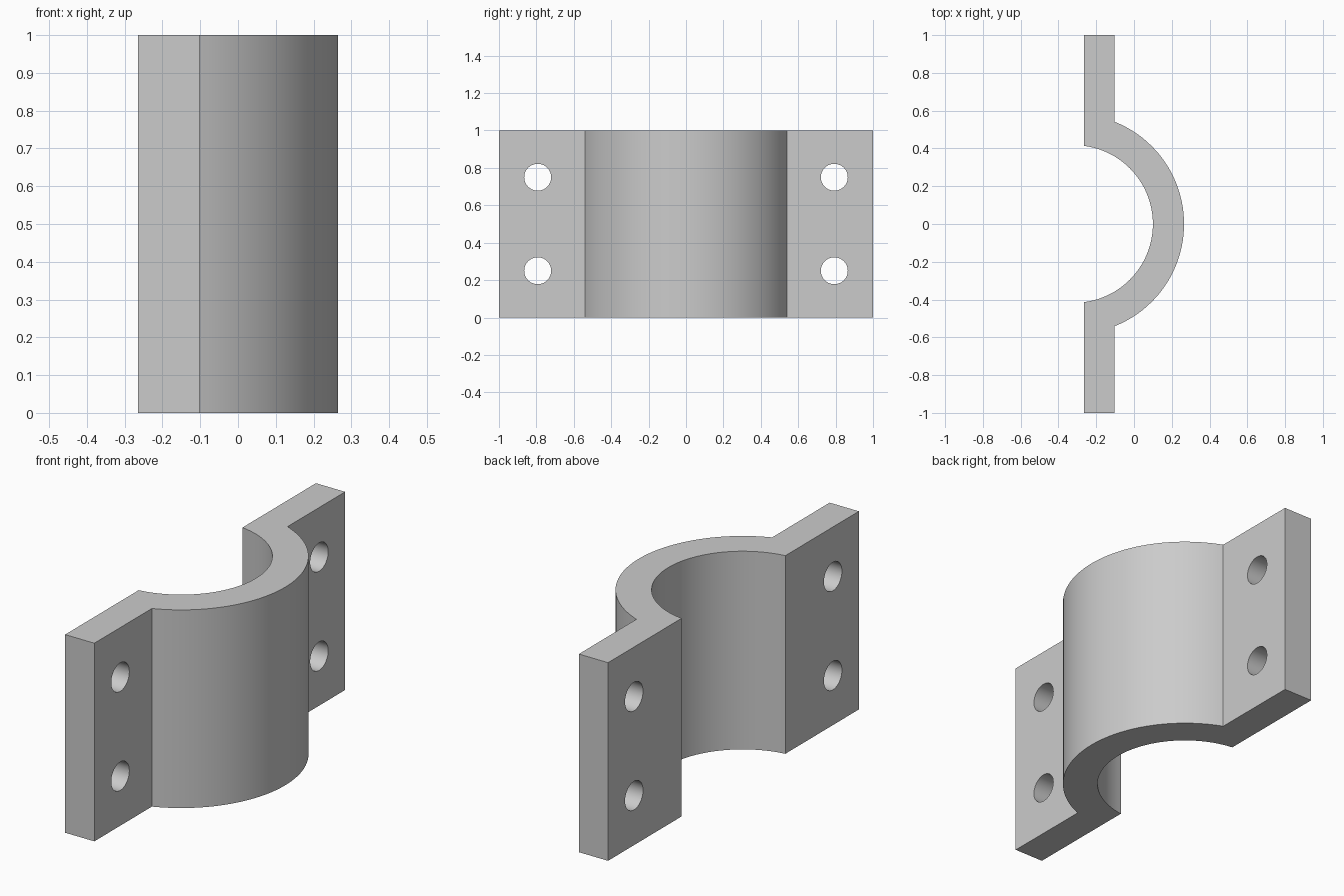
import bpy, bmesh, math

if "Cube" in bpy.data.objects:
    bpy.data.objects.remove(bpy.data.objects["Cube"], do_unlink=True)

HEIGHT = 1.0
BACK, FACE = -0.265, -0.102        # flange back and face
AXIS = -0.317                      # x of the arc axis
OUTER, INNER = 0.582, 0.417        # arc radii
SEGMENTS = 48

steel = bpy.data.materials.new("light_grey")
steel.use_nodes = True
colour = (0.6, 0.6, 0.6, 1)
steel.diffuse_color = colour
steel.node_tree.nodes["Principled BSDF"].inputs["Base Color"].default_value = colour


def arc(radius, x_end):
    """Points on the arc from -y to +y, cut off at x_end."""
    limit = math.acos((x_end - AXIS) / radius)
    angles = [limit * (2 * i / SEGMENTS - 1) for i in range(SEGMENTS + 1)]
    return [(AXIS + radius * math.cos(a), radius * math.sin(a)) for a in angles]


def add_object(name, bm):
    mesh = bpy.data.meshes.new(name)
    bm.to_mesh(mesh)
    bm.free()
    mesh.materials.append(steel)
    obj = bpy.data.objects.new(name, mesh)
    bpy.context.collection.objects.link(obj)
    return obj


# Half clamp: one plan profile extruded upwards
outline = [(BACK, -1), (FACE, -1)] + arc(OUTER, FACE) + [(FACE, 1), (BACK, 1)]
outline += reversed(arc(INNER, BACK))
bm = bmesh.new()
face = bm.faces.new([bm.verts.new((x, y, 0)) for x, y in outline])
top = bmesh.ops.extrude_face_region(bm, geom=[face])["geom"]
bmesh.ops.translate(bm, vec=(0, 0, HEIGHT),
                    verts=[v for v in top if isinstance(v, bmesh.types.BMVert)])
bmesh.ops.recalc_face_normals(bm, faces=bm.faces)
clamp = add_object("half_pipe_clamp", bm)

# Bolt holes through both flanges
bpy.context.view_layer.objects.active = clamp
clamp.select_set(True)
for y in (-0.793, 0.793):
    for z in (0.25, 0.75):
        bpy.ops.mesh.primitive_cylinder_add(
            vertices=40, radius=0.072, depth=0.5,
            location=((BACK + FACE) / 2, y, z), rotation=(0, math.pi / 2, 0))
        cutter = bpy.context.object
        cutter.name = "bolt_hole_cutter"
        cutter.data.materials.append(steel)
        bpy.context.view_layer.objects.active = clamp
        cut = clamp.modifiers.new("bolt_hole", "BOOLEAN")
        cut.operation, cut.solver, cut.object = "DIFFERENCE", "EXACT", cutter
        bpy.ops.object.modifier_apply(modifier=cut.name)
        bpy.data.objects.remove(cutter, do_unlink=True)

bpy.ops.object.select_all(action="DESELECT")
clamp.select_set(True)
bpy.context.view_layer.objects.active = clamp
bpy.ops.object.shade_smooth_by_angle(angle=math.radians(30))
